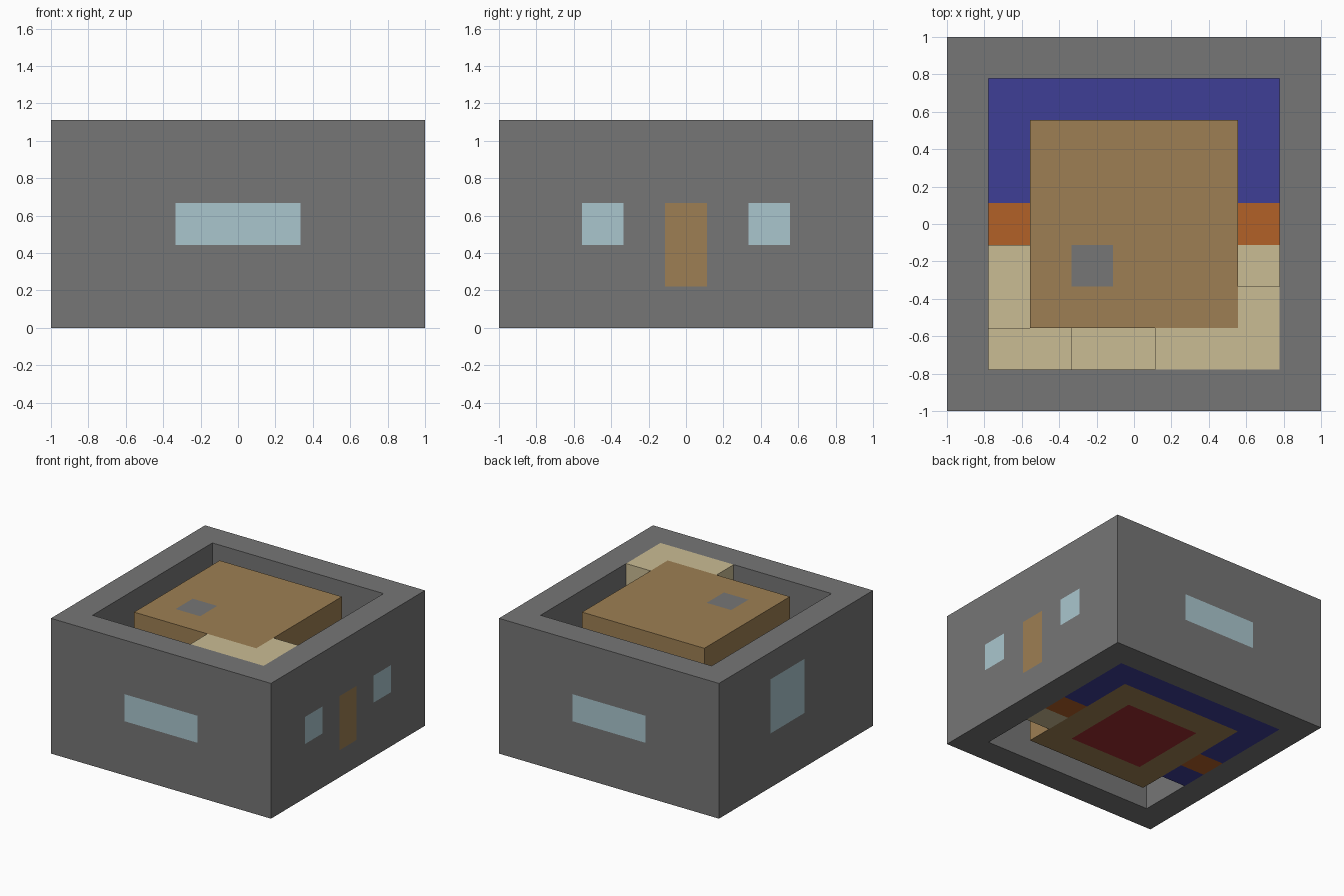
import bpy
import bmesh
from mathutils import Vector

cube = bpy.data.objects.get("Cube")
if cube:
    bpy.data.objects.remove(cube, do_unlink=True)

UNIT = 2 / 9  # the house is laid out on a grid of nine cells
ORIGIN = Vector((-1, -1, 0))


def make_material(name, rgb):
    linear = [(c / 255 / 12.92) if c < 11 else ((c / 255 + 0.055) / 1.055) ** 2.4 for c in rgb]
    mat = bpy.data.materials.new(name)
    mat.use_nodes = True
    mat.diffuse_color = (*linear, 1)
    bsdf = mat.node_tree.nodes["Principled BSDF"]
    bsdf.inputs["Base Color"].default_value = (*linear, 1)
    bsdf.inputs["Roughness"].default_value = 0.9
    return mat


STONE = make_material("stone grey", (118, 118, 118))
GLASS = make_material("window blue", (170, 198, 206))
WOOD = make_material("wood brown", (157, 127, 83))
STEP = make_material("step beige", (202, 188, 148))
FLOOR = make_material("floor blue", (62, 62, 150))
MAT = make_material("doormat orange", (178, 97, 39))
RUG = make_material("rug red", (158, 46, 48))


def block(name, lo, hi, material, patches=()):
    """Box between two grid corners; patches are (lo, hi, material) regions cut into it."""
    lo, hi = Vector(lo), Vector(hi)
    bm = bmesh.new()
    bmesh.ops.create_cube(bm, size=1)
    for v in bm.verts:
        for i in range(3):
            v.co[i] = hi[i] if v.co[i] > 0 else lo[i]
    # cut the box along every patch edge that crosses it
    for patch in patches:
        for corner in patch[:2]:
            for i in range(3):
                if lo[i] < corner[i] < hi[i]:
                    normal = Vector((0, 0, 0))
                    normal[i] = 1
                    bmesh.ops.bisect_plane(
                        bm, geom=bm.verts[:] + bm.edges[:] + bm.faces[:],
                        plane_co=corner, plane_no=normal)
    # colour the cut faces that lie inside a patch
    for face in bm.faces:
        c = face.calc_center_median()
        for n, (a, b, _) in enumerate(patches):
            if all(a[i] - 0.01 < c[i] < b[i] + 0.01 for i in range(3)):
                face.material_index = n + 1
    for v in bm.verts:
        v.co = v.co * UNIT + ORIGIN
    bmesh.ops.recalc_face_normals(bm, faces=bm.faces[:])
    mesh = bpy.data.meshes.new(name)
    bm.to_mesh(mesh)
    bm.free()
    for m in [material] + [p[2] for p in patches]:
        mesh.materials.append(m)
    obj = bpy.data.objects.new(name, mesh)
    bpy.context.collection.objects.link(obj)
    return obj


# outer walls with windows and door
for name, y in (("front_wall", 0), ("back_wall", 8)):
    block(name, (0, y, 0), (9, y + 1, 5), STONE,
          [((3, y, 2), (6, y + 1, 3), GLASS)])
block("right_wall", (8, 1, 0), (9, 8, 5), STONE,
      [((8, 2, 2), (9, 3, 3), GLASS),
       ((8, 6, 2), (9, 7, 3), GLASS),
       ((8, 4, 1), (9, 5, 3), WOOD)])
block("left_wall", (0, 1, 0), (1, 8, 5), STONE,
      [((0, 4, 2), (1, 6, 4), GLASS)])

# inner tower with a roof hatch and a red underside
block("inner_tower", (2, 2, 0), (7, 7, 5), WOOD,
      [((3, 3, 5), (4, 4, 5), STONE),
       ((3, 3, 0), (6, 6, 0), RUG)])

# floor of the passage around the tower
block("back_floor", (1, 7, 0), (8, 8, 1), FLOOR)
for side, x in (("left", 1), ("right", 7)):
    block(side + "_floor", (x, 5, 0), (x + 1, 7, 1), FLOOR)
    block(side + "_doormat", (x, 4, 0), (x + 1, 5, 1), MAT)
block("left_floor_end", (1, 3, 0), (2, 4, 1), FLOOR)
block("right_floor_end", (7, 3, 0), (8, 4, 1), STEP)

# stairs climbing round the front to the roof
block("first_step", (1, 2, 1), (2, 4, 2), STEP)
block("second_step", (1, 1, 2), (3, 2, 3), STEP)
block("third_step", (3, 1, 3), (5, 2, 4), STEP)
block("landing_front", (5, 1, 4), (8, 2, 5), STEP)
block("landing_side", (7, 2, 4), (8, 3, 5), STEP)
